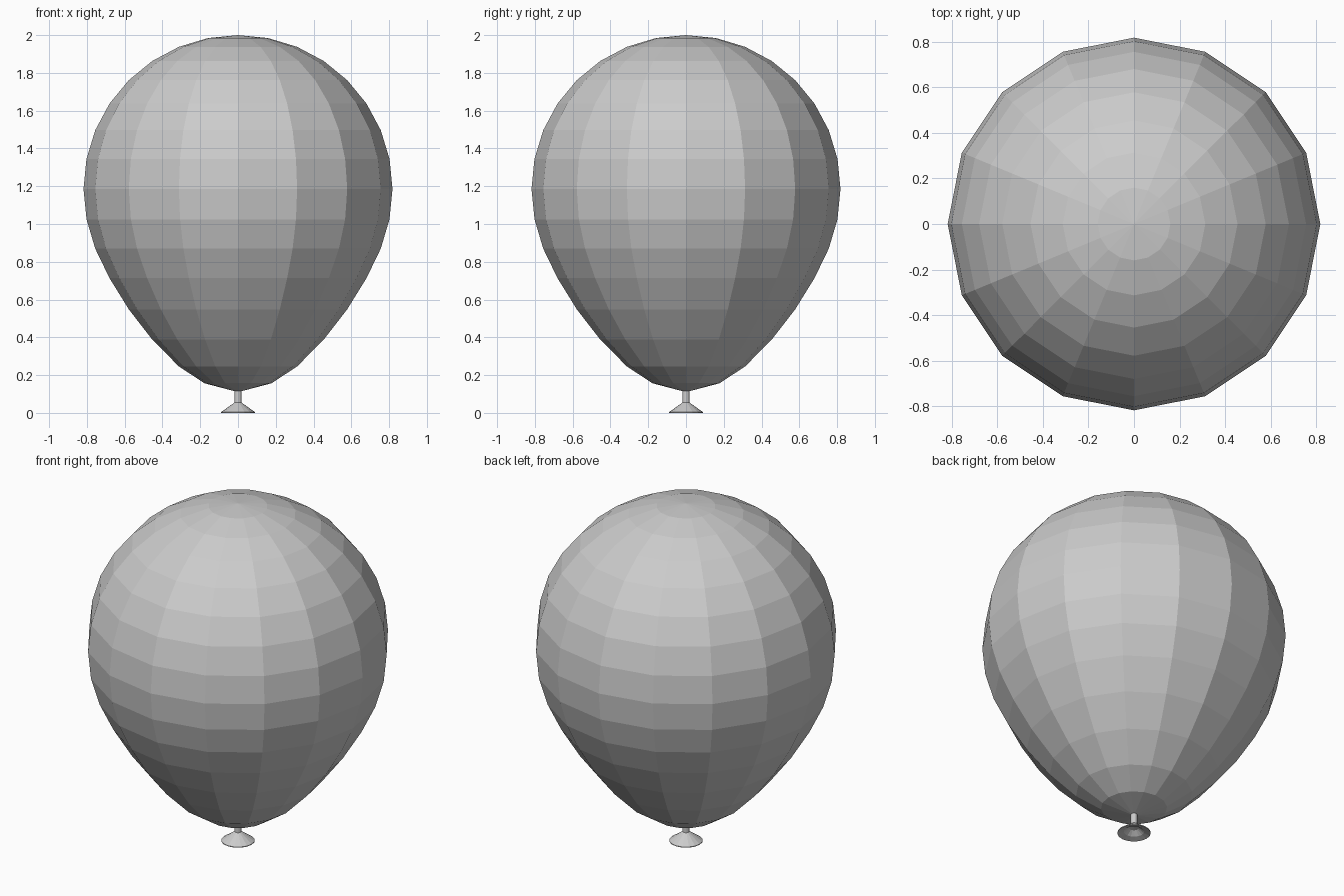
import bpy, bmesh
from math import sin, cos, pi

if "Cube" in bpy.data.objects:
    bpy.data.objects.remove(bpy.data.objects["Cube"])

SIDES = 16


def lathe(name, profile):
    """Revolve (radius, z) points about z; radius 0 makes a pole."""
    bm = bmesh.new()
    rings = []
    for r, z in profile:
        count = SIDES if r else 1
        rings.append([bm.verts.new((r * cos(2 * pi * i / SIDES), r * sin(2 * pi * i / SIDES), z))
                      for i in range(count)])
    for a, b in zip(rings, rings[1:]):
        for i in range(SIDES):
            j = (i + 1) % SIDES
            corners = [a[i % len(a)], a[j % len(a)], b[j % len(b)], b[i % len(b)]]
            bm.faces.new(list(dict.fromkeys(corners)))
    bmesh.ops.recalc_face_normals(bm, faces=bm.faces)
    mesh = bpy.data.meshes.new(name)
    bm.to_mesh(mesh)
    bm.free()
    obj = bpy.data.objects.new(name, mesh)
    bpy.context.collection.objects.link(obj)
    return obj


# Balloon body: round upper half, stretched lower half
R, MID = 0.818, 1.185
upper = [(R * sin(k * pi / 16) if k else 0, MID + 0.815 * cos(k * pi / 16)) for k in range(9)]
lower = [(0.802, 1.025), (0.756, 0.87), (0.68, 0.713), (0.578, 0.548),
         (0.454, 0.388), (0.313, 0.246), (0.178, 0.157), (0, 0.11)]
lathe("balloon_body", upper + lower)

# Neck and flared lip, hollow underneath
lathe("tied_neck", [(0, 0.12), (0.018, 0.12), (0.018, 0.055), (0.09, 0.004), (0.09, 0),
                    (0.055, 0.01), (0.025, 0.032), (0, 0.035)])
